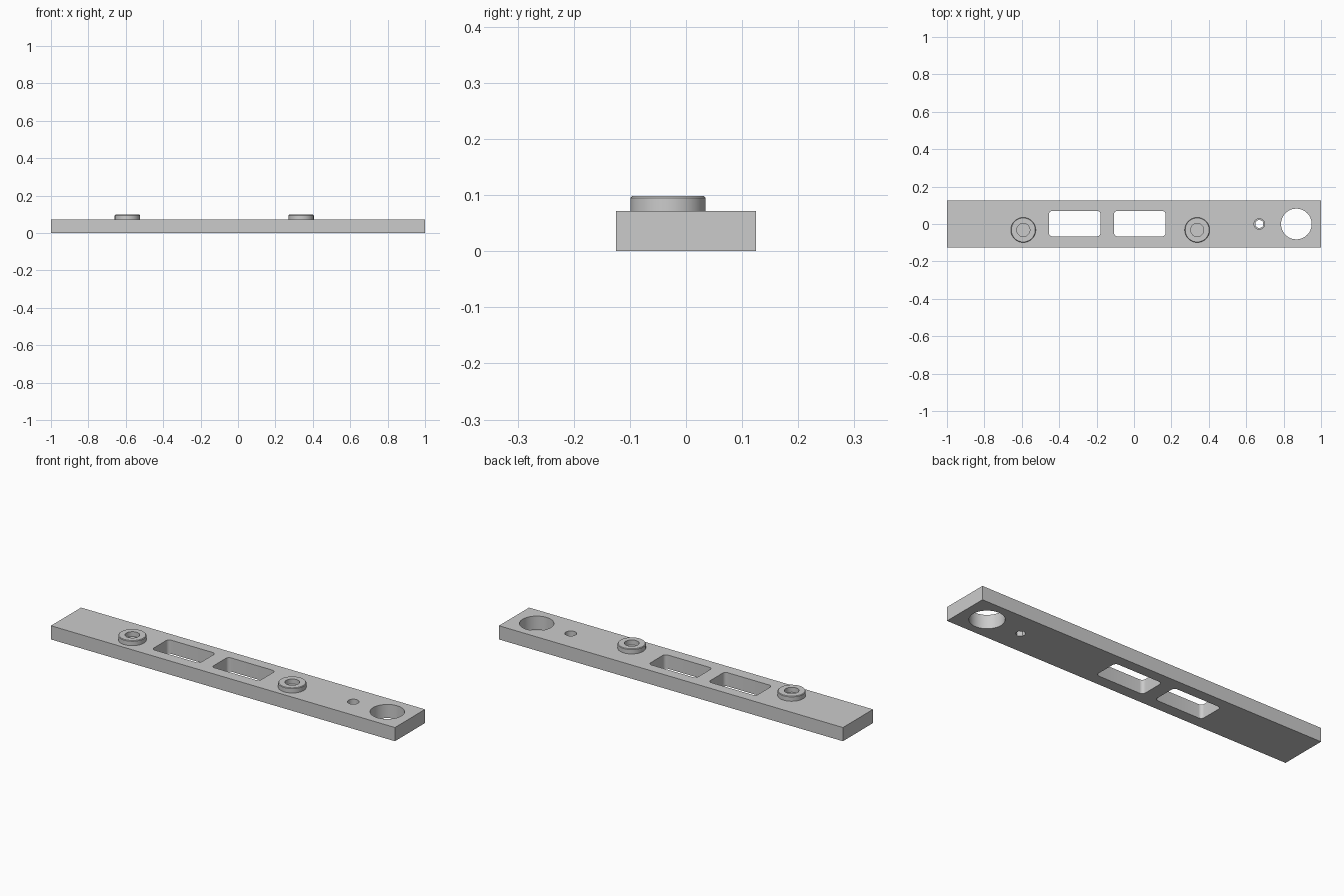
import bpy, bmesh, math

default = bpy.data.objects.get("Cube")
if default:
    bpy.data.objects.remove(default, do_unlink=True)

grey = bpy.data.materials.new("plain_grey")
grey.use_nodes = True
colour = (0.6, 0.6, 0.6, 1)
grey.diffuse_color = colour
grey.node_tree.nodes["Principled BSDF"].inputs["Base Color"].default_value = colour

TOP, BOSS_TOP = 0.072, 0.098


def make_object(name, bm):
    bmesh.ops.recalc_face_normals(bm, faces=bm.faces)
    mesh = bpy.data.meshes.new(name)
    bm.to_mesh(mesh)
    bm.free()
    mesh.materials.append(grey)
    obj = bpy.data.objects.new(name, mesh)
    bpy.context.collection.objects.link(obj)
    return obj


def prism(name, outline, z0, z1):
    bm = bmesh.new()
    base = bm.faces.new([bm.verts.new((x, y, z0)) for x, y in outline])
    side = bmesh.ops.extrude_face_region(bm, geom=[base])
    verts = [v for v in side["geom"] if isinstance(v, bmesh.types.BMVert)]
    bmesh.ops.translate(bm, verts=verts, vec=(0, 0, z1 - z0))
    return make_object(name, bm)


def circle(cx, cy, r, n, turn=0.0):
    angles = [turn + math.tau * i / n for i in range(n)]
    return [(cx + r * math.cos(a), cy + r * math.sin(a)) for a in angles]


def rounded_rect(cx, cy, hx, hy, r, steps=6):
    pts = []
    for q, (sx, sy) in enumerate([(1, 1), (-1, 1), (-1, -1), (1, -1)]):
        for i in range(steps + 1):
            a = math.pi / 2 * (q + i / steps)
            pts.append((cx + sx * (hx - r) + r * math.cos(a),
                        cy + sy * (hy - r) + r * math.sin(a)))
    return pts


def smooth(obj):
    bpy.ops.object.select_all(action="DESELECT")
    obj.select_set(True)
    bpy.context.view_layer.objects.active = obj
    bpy.ops.object.shade_smooth_by_angle(angle=math.radians(30))


# Long flat plate
plate = prism("plate", [(-1, -0.125), (1, -0.125), (1, 0.125), (-1, 0.125)], 0, TOP)

# Openings: two windows, a large round hole, a small hole over a hexagonal one
cutters = [prism("window_cutter", rounded_rect(x, 0.002, 0.138, 0.068, 0.018), -0.1, 0.2)
           for x in (-0.317, 0.031)]
cutters += [
    prism("large_hole_cutter", circle(0.868, 0, 0.082, 64), -0.1, 0.2),
    prism("small_hole_cutter", circle(0.67, 0, 0.028, 32), 0.036, 0.2),
    prism("hex_hole_cutter", circle(0.67, 0, 0.024, 6, math.pi / 6), -0.1, 0.05),
]
bpy.context.view_layer.objects.active = plate
for cutter in cutters:
    cutter.hide_render = True
    cut = plate.modifiers.new("cut", "BOOLEAN")
    cut.operation, cut.solver, cut.object = "DIFFERENCE", "EXACT", cutter
    bpy.ops.object.modifier_apply(modifier=cut.name)
    bpy.data.objects.remove(cutter, do_unlink=True)
smooth(plate)


# Raised ring bosses, turned from a profile with a softened outer rim
def boss(name, cx, cy, n=48):
    profile = [(0.035, TOP - 0.01), (0.067, TOP - 0.01), (0.067, BOSS_TOP - 0.003),
               (0.064, BOSS_TOP), (0.035, BOSS_TOP)]
    bm = bmesh.new()
    rings = [[bm.verts.new((x, y, z)) for x, y in circle(cx, cy, r, n)] for r, z in profile]
    for a, b in zip(rings, rings[1:] + rings[:1]):
        for i in range(n):
            j = (i + 1) % n
            bm.faces.new((a[i], a[j], b[j], b[i]))
    smooth(make_object(name, bm))


boss("right_boss", -0.592, -0.032)
boss("left_boss", 0.338, -0.032)
